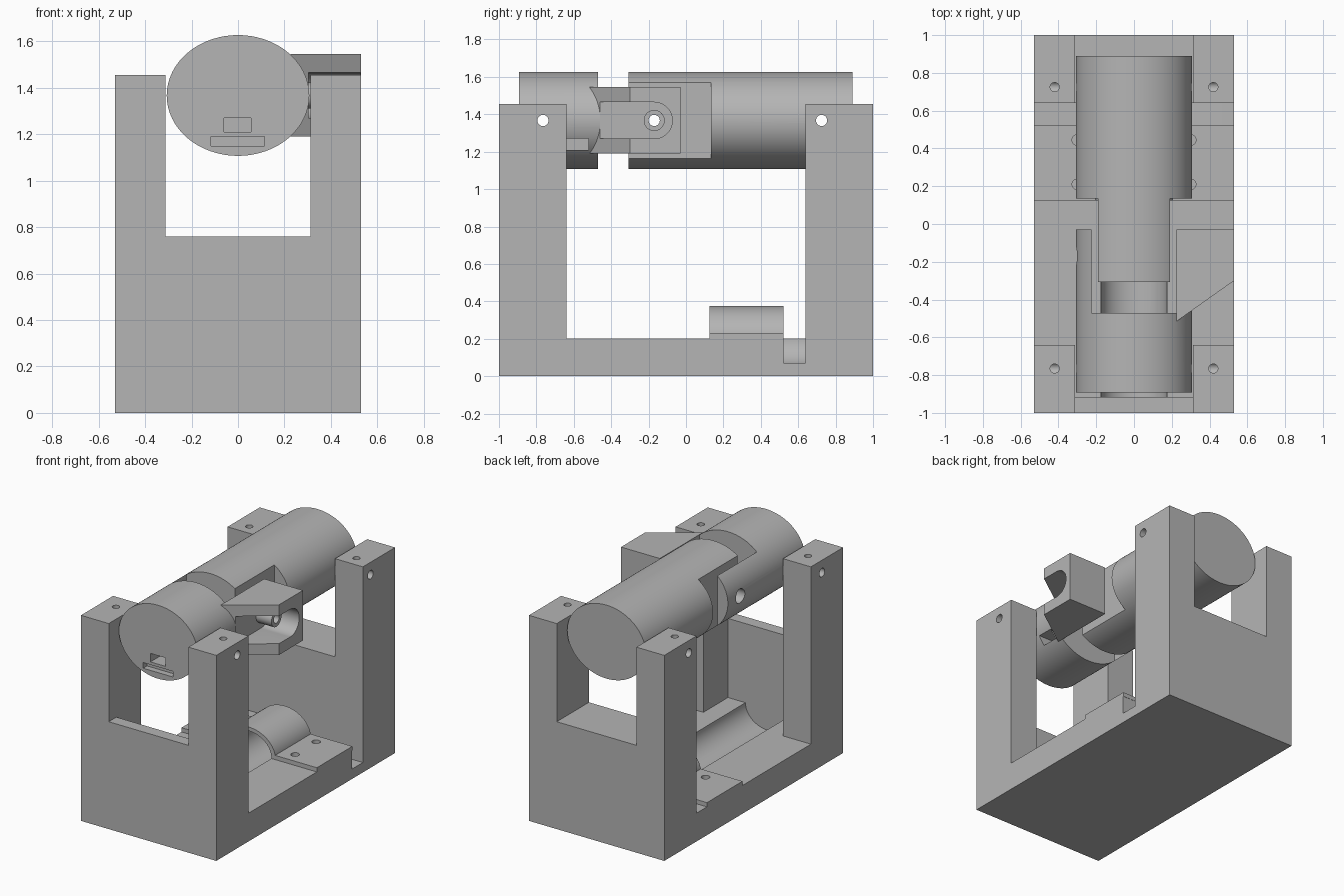
import bpy, bmesh, math

cube = bpy.data.objects.get("Cube")
if cube:
    bpy.data.objects.remove(cube, do_unlink=True)

grey = bpy.data.materials.new("plain_grey")
grey.use_nodes = True
grey.diffuse_color = (0.46, 0.46, 0.46, 1)
grey.node_tree.nodes["Principled BSDF"].inputs["Base Color"].default_value = (0.46, 0.46, 0.46, 1)

AXIS_Z = 1.367          # height of the barrel axis
RX, RZ = 0.307, 0.26    # barrel half width and half height


def prism(name, outline, place, low, high):
    """Extrude a 2D outline from low to high; place maps (a, b, t) to x, y, z."""
    bm = bmesh.new()
    rings = [[bm.verts.new(place(a, b, t)) for a, b in outline] for t in (low, high)]
    bm.faces.new(rings[0])
    bm.faces.new(rings[1])
    n = len(outline)
    for i in range(n):
        j = (i + 1) % n
        bm.faces.new((rings[0][i], rings[0][j], rings[1][j], rings[1][i]))
    bmesh.ops.recalc_face_normals(bm, faces=bm.faces)
    mesh = bpy.data.meshes.new(name)
    bm.to_mesh(mesh)
    bm.free()
    mesh.materials.append(grey)
    obj = bpy.data.objects.new(name, mesh)
    bpy.context.collection.objects.link(obj)
    return obj


def along_x(a, b, t): return (t, a, b)
def along_y(a, b, t): return (a, t, b)
def along_z(a, b, t): return (a, b, t)


def box(name, x, y, z):
    outline = [(x[0], y[0]), (x[1], y[0]), (x[1], y[1]), (x[0], y[1])]
    return prism(name, outline, along_z, *z)


def round_bar(name, place, centre, radii, low, high, sides=32):
    step = math.tau / sides
    outline = [(centre[0] + radii[0] * math.cos(i * step),
                centre[1] + radii[1] * math.sin(i * step)) for i in range(sides)]
    return prism(name, outline, place, low, high)


def hole(place, centre, radius, low, high):
    return round_bar("cutter", place, centre, (radius, radius), low, high)


def combine(target, tools, operation="DIFFERENCE"):
    """Apply each tool to the target and remove the tool."""
    for tool in tools:
        mod = target.modifiers.new("combine", "BOOLEAN")
        mod.operation, mod.solver, mod.object = operation, "EXACT", tool
        bpy.context.view_layer.objects.active = target
        bpy.ops.object.modifier_apply(modifier=mod.name)
        bpy.data.objects.remove(tool, do_unlink=True)


def smooth(obj):
    bpy.ops.object.select_all(action="DESELECT")
    obj.select_set(True)
    bpy.context.view_layer.objects.active = obj
    bpy.ops.object.shade_smooth_by_angle(angle=math.radians(30))


# Cradle: solid body, open middle, notched ends, hollow front, trough and cable slot
cradle = box("cradle", (-0.53, 0.53), (-1, 1), (0, 1.455))
cuts = [
    box("cutter", (-1, 1), (-0.64, 0.64), (0.2, 2)),
    box("cutter", (-0.312, 0.312), (-2, 2), (0.76, 2)),
    box("cutter", (-0.312, 0.312), (-0.915, 0), (0.2, 1)),
    round_bar("cutter", along_y, (0, 0.2), (0.175, 0.148), -0.915, 0.64, 64),
    box("cutter", (0, 1), (0.52, 0.64), (0.07, 0.3)),
]
for y in (-0.765, 0.725):
    cuts.append(hole(along_x, (y, AXIS_Z), 0.03, -1, 1))
    for x in (-0.42, 0.42):
        cuts.append(hole(along_z, (x, y), 0.024, AXIS_Z, 2))
combine(cradle, cuts)

# Clamp: flat flange with an arched middle and four screw holes
clamp = box("clamp_strap", (-0.53, 0.53), (0.125, 0.522), (0.2, 0.23))
arch = round_bar("arch", along_y, (0, 0.2), (0.207, 0.175), 0.125, 0.522, 64)
combine(clamp, [arch], "UNION")
cuts = [box("cutter", (-1, 1), (0, 1), (-0.1, 0.2)),
        round_bar("cutter", along_y, (0, 0.2), (0.175, 0.148), 0, 1, 64)]
cuts += [hole(along_z, (x, y), 0.028, 0.1, 0.3) for x in (-0.3, 0.3) for y in (0.21, 0.445)]
combine(clamp, cuts)

# Rear barrel: flats on both sides of its front end, pivot and mounting holes
rear = round_bar("rear_barrel", along_y, (0, AXIS_Z), (RX, RZ), -0.307, 0.89, 96)
cuts = [box("cutter", x, (-0.5, 0.135), (1, 2)) for x in ((-1, -0.19), (0.19, 1))]
cuts += [hole(along_x, (y, AXIS_Z), 0.03, -1, 1) for y in (-0.17, 0.725)]
combine(rear, cuts)

# Front barrel: fork arms reach back around the flats
front = round_bar("front_barrel", along_y, (0, AXIS_Z), (RX, RZ), -0.893, -0.03, 96)
combine(front, [box("cutter", (-0.225, 0.225), (-0.47, 0.1), (1, 2))])

# Side block on the left arm, with a slanted front
block = prism("side_block", [(0.226, -0.03), (0.53, -0.03), (0.53, -0.3), (0.226, -0.515)],
              along_z, 1.19, 1.545)
combine(front, [block], "UNION")

# Rounded slot in the block, then the pivot boss inside it
combine(front, [box("cutter", (0.3, 1), (-0.46, -0.17), (1.27, 1.465)),
                hole(along_x, (-0.17, AXIS_Z), 0.0975, 0.3, 1)])
combine(front, [hole(along_x, (-0.17, AXIS_Z), 0.056, 0.28, 0.42)], "UNION")

# Pivot holes, mounting hole, cable channel and shallow face slot
combine(front, [
    hole(along_x, (-0.17, AXIS_Z), 0.03, 0, 1),
    hole(along_x, (-0.17, AXIS_Z), 0.05, -1, 0),
    hole(along_x, (-0.765, AXIS_Z), 0.03, -1, 1),
    box("cutter", (-0.06, 0.057), (-1, -0.52), (1.21, 1.27)),
    box("cutter", (0, 1), (-0.64, -0.52), (1.21, 1.27)),
    box("cutter", (-0.117, 0.115), (-1, -0.85), (1.15, 1.19)),
])

for part in (cradle, clamp, rear, front):
    smooth(part)
